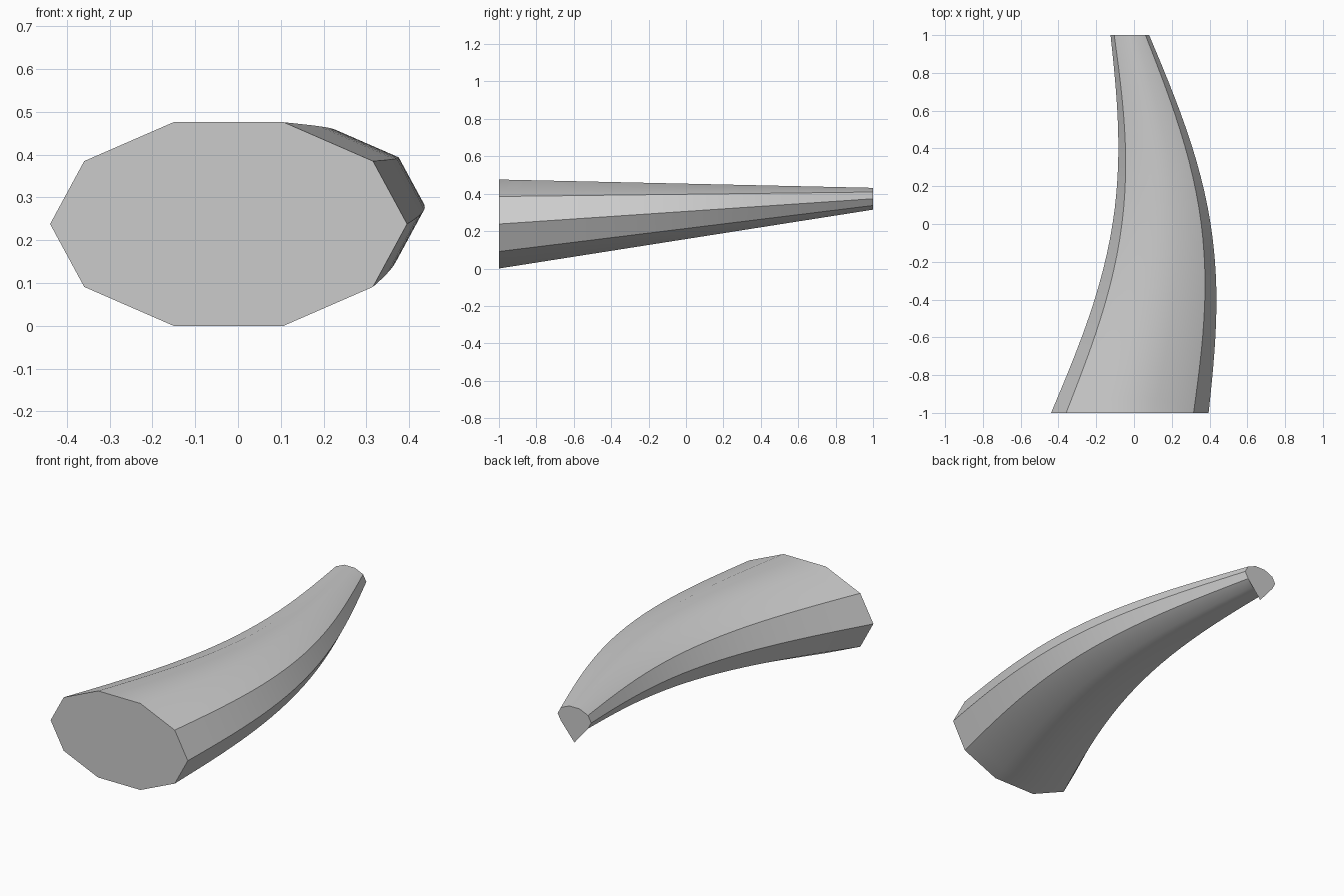
import bpy
import bmesh
import math

cube = bpy.data.objects.get("Cube")
if cube:
    bpy.data.objects.remove(cube, do_unlink=True)

SIDES = 10
STEPS = 24
BASE_Z = 0.238

# Single grey material
grey = bpy.data.materials.new("plain_grey")
grey.use_nodes = True
colour = (0.6, 0.6, 0.6, 1.0)
grey.diffuse_color = colour
grey.node_tree.nodes["Principled BSDF"].inputs["Base Color"].default_value = colour


def ring(bm, t):
    """One ten-sided oval section, t running from the wide end to the tip."""
    size = 1 - 0.755 * t
    cx = -0.022 + 0.168 * math.sin(math.pi * t)
    cz = BASE_Z + 0.135 * t
    verts = []
    for i in range(SIDES):
        a = math.tau * i / SIDES
        verts.append(bm.verts.new((cx + 0.417 * size * math.cos(a),
                                   2 * t - 1,
                                   cz + 0.25 * size * math.sin(a))))
    return verts


def fan_cap(bm, loop, y):
    """Flat fan whose hub stays at the height of the wide end's centre."""
    hub = bm.verts.new((-0.022, y, BASE_Z))
    for i in range(SIDES):
        face = bm.faces.new((hub, loop[i], loop[(i + 1) % SIDES]))
        face.normal_update()
        if face.normal.y * y < 0:
            face.normal_flip()


# Curved tapering horn
bm = bmesh.new()
rings = [ring(bm, s / STEPS) for s in range(STEPS + 1)]
for a, b in zip(rings, rings[1:]):
    for i in range(SIDES):
        j = (i + 1) % SIDES
        bm.faces.new((a[i], b[i], b[j], a[j])).normal_flip()
side_faces = list(bm.faces)
# Make the side walls face outward
side_faces[0].normal_update()
if side_faces[0].normal.x < 0:
    bmesh.ops.reverse_faces(bm, faces=side_faces)

# End caps
fan_cap(bm, rings[0], -1)
fan_cap(bm, rings[-1], 1)

mesh = bpy.data.meshes.new("curved_horn")
bm.to_mesh(mesh)
bm.free()
mesh.materials.append(grey)
horn = bpy.data.objects.new("curved_horn", mesh)
bpy.context.collection.objects.link(horn)

# Smooth along the length, crisp along the strong ridges
bpy.ops.object.select_all(action='DESELECT')
bpy.context.view_layer.objects.active = horn
horn.select_set(True)
bpy.ops.object.shade_smooth_by_angle(angle=math.radians(30))
